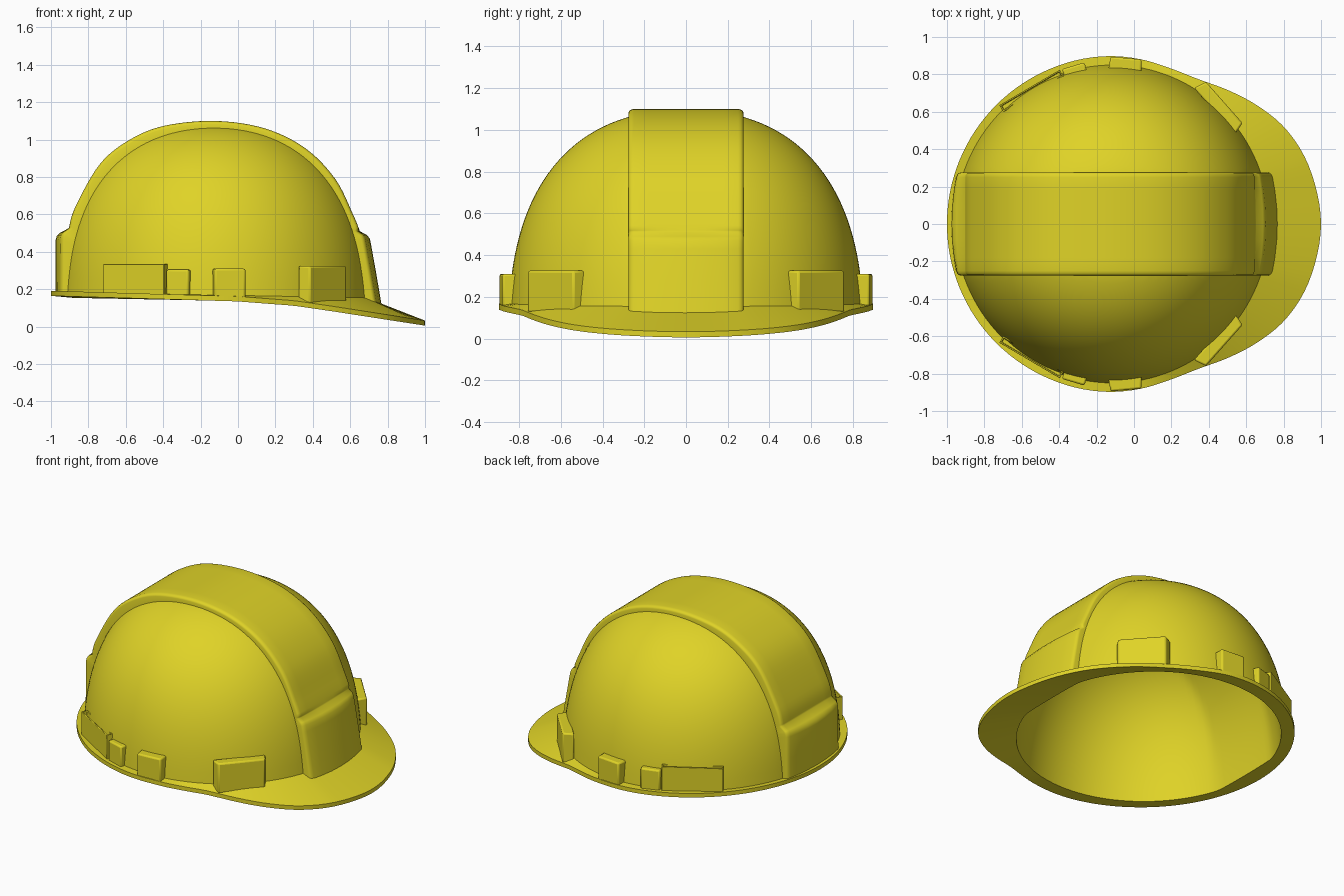
import bpy, bmesh
from math import sin, cos, pi, radians
from mathutils import Vector

cube = bpy.data.objects.get("Cube")
if cube:
    bpy.data.objects.remove(cube)

yellow = bpy.data.materials.new("safety_yellow")
yellow.use_nodes = True
YELLOW = (0.74, 0.65, 0.02, 1)
yellow.diffuse_color = YELLOW
bsdf = yellow.node_tree.nodes["Principled BSDF"]
bsdf.inputs["Base Color"].default_value = YELLOW
bsdf.inputs["Roughness"].default_value = 0.5

CX, AX, AY, TOP, POWER = -0.117, 0.815, 0.825, 1.095, 2.3
BASE, HALF, INNER = 0.17, 0.275, 0.955
SEG, RINGS = 128, 32


def finish(bm, name, angle):
    bmesh.ops.recalc_face_normals(bm, faces=bm.faces[:])
    mesh = bpy.data.meshes.new(name)
    bm.to_mesh(mesh)
    bm.free()
    mesh.materials.append(yellow)
    obj = bpy.data.objects.new(name, mesh)
    bpy.context.collection.objects.link(obj)
    bpy.ops.object.select_all(action='DESELECT')
    obj.select_set(True)
    bpy.context.view_layer.objects.active = obj
    bpy.ops.object.shade_smooth_by_angle(angle=radians(angle))
    return obj


def spline(a, b, c, d, t):
    return 0.5 * (2*b + (c - a)*t + (2*a - 5*b + 4*c - d)*t*t + (3*b - a - 3*c + d)*t**3)


def ramp(points, x):
    for (x0, y0), (x1, y1) in zip(points, points[1:]):
        if x <= x1:
            return y0 + (y1 - y0) * (x - x0) / (x1 - x0)
    return points[-1][1]


# Brim outline: radius every ten degrees, from the peak tip to the side
PEAK = [1.1, 1.09, 1.073, 1.04, 0.988, 0.935, 0.893, 0.883, 0.89, 0.897, 0.9]
DROOP = [(-1.1, 0.168), (0, 0.135), (0.3, 0.112), (0.5, 0.083), (1.01, 0.004)]


def brim_point(a, lift):
    deg = abs((a + pi) % (2*pi) - pi) * 180 / pi / 10
    i = int(deg)
    get = lambda k: PEAK[min(abs(k), len(PEAK) - 1)]
    r = spline(get(i - 1), get(i), get(i + 1), get(i + 2), deg - i)
    x = -0.1 + r * cos(a)
    return Vector((x, r * sin(a), ramp(DROOP, x) + lift))


def dome_point(a, phi, scale, drop=0):
    rad, t = max(cos(phi), 0) ** (2/POWER), sin(phi) ** (2/POWER)
    rad *= scale * (1 + 0.03 * (1 - t)**3)
    x, y = AX * rad * cos(a) - 0.01 * t, AY * rad * sin(a)
    base = 0.167 - 0.019 * (CX + AX * cos(a)) - drop
    top = TOP - (1 - scale) * 0.7
    # The crown is slightly sunken where the band covers it
    sink = 1 - 0.04 * max(0, 1 - (y / 0.25)**2)
    return Vector((CX + x * sink, y, base + (top - base) * t * sink))


# Hollow shell: inner dome, underside, brim edge and outer dome in one skin
bm = bmesh.new()
levels = [pi/2 * k / RINGS for k in range(RINGS)]
makers = [lambda a, p=p: dome_point(a, p, INNER, 0.03) for p in reversed(levels)]
makers += [lambda a: brim_point(a, 0), lambda a: brim_point(a, 0.027)]
makers += [lambda a, p=p: dome_point(a, p, 1) for p in levels]
rings = [[bm.verts.new(f(2*pi*k/SEG)) for k in range(SEG)] for f in makers]
for lo, hi in zip(rings, rings[1:]):
    for k in range(SEG):
        n = (k + 1) % SEG
        bm.faces.new((lo[k], lo[n], hi[n], hi[k]))
for ring, scale in ((rings[0], INNER), (rings[-1], 1)):
    tip = bm.verts.new(dome_point(0, pi/2, scale))
    for k in range(SEG):
        bm.faces.new((ring[k], ring[(k + 1) % SEG], tip))
finish(bm, "shell_and_brim", 30)

# Raised band over the crown, with a stepped foot at both ends
ARCH = [(-0.904, 0.527), (-0.87, 0.64), (-0.738, 0.87), (-0.578, 1.0), (-0.39, 1.075),
        (-0.12, 1.1), (0.144, 1.06), (0.36, 0.954), (0.52, 0.79), (0.615, 0.6), (0.652, 0.51)]
profile = [(-0.977, 0.175), (-0.976, 0.32), (-0.975, 0.465), (-0.968, 0.487), (-0.95, 0.503)]
for i in range(len(ARCH) - 1):
    four = [ARCH[min(max(i + k, 0), len(ARCH) - 1)] for k in (-1, 0, 1, 2)]
    profile += [tuple(spline(*[p[c] for p in four], k / 6) for c in (0, 1)) for k in range(6)]
profile += [ARCH[-1], (0.69, 0.49), (0.705, 0.47), (0.713, 0.43), (0.74, 0.28), (0.767, 0.12)]


def skirt(x, z):
    """Where the band's side wall meets the dome just under its surface."""
    mid, lo, hi = Vector((CX - 0.005, BASE)), 0.0, 1.2
    ray = Vector((x, z)) - mid
    for _ in range(24):
        s = (lo + hi) / 2
        p = ray * s
        level = ((p.x / AX)**2 + (HALF / AY)**2) ** (POWER/2)
        level += (max(p.y, 0) / (TOP - BASE)) ** POWER
        lo, hi = (s, hi) if level < 0.975 else (lo, s)
    return mid + ray * min(lo, 0.975)


bm = bmesh.new()
half = [(0, 0), (0.09, 0), (0.18, 0), (0.25, 0), (0.264, 0.003), (0.272, 0.009), (HALF, 0.017)]
columns = [(-y, d) for y, d in half[:0:-1]] + half
rows = []
for x, z in profile:
    foot = min(max((0.53 - z) / 0.05, 0), 1)
    inward = (Vector((CX, 0.25)) - Vector((x, z))).normalized()
    root = skirt(x, z)
    row = [(root.x, -HALF, root.y)]
    for y, d in columns:
        bow = 0.03 * foot * (y / HALF)**2 * (1 if x < 0 else -1)
        row.append((x + bow + inward.x * d, y, z + inward.y * d))
    row.append((root.x, HALF, root.y))
    rows.append([bm.verts.new(p) for p in row])
for r0, r1 in zip(rows, rows[1:]):
    for k in range(len(r0) - 1):
        bm.faces.new((r0[k], r0[k + 1], r1[k + 1], r1[k]))
finish(bm, "crown_band", 60)


# Accessory mounts around the rim, given by their outer edge in plan
def mount(name, start, end, depth, bottom, top, flare=0.0, slot=False):
    p, q = Vector(start), Vector(end)
    along = (q - p).normalized()
    inward = Vector((-along.y, along.x))
    if inward.dot(Vector((CX, 0)) - p) < 0:
        inward = -inward
    plan = [p, q, q + inward*depth + along*flare, p + inward*depth - along*flare]
    bm = bmesh.new()
    low = [bm.verts.new((*v, bottom)) for v in plan]
    high = [bm.verts.new((*v, top)) for v in plan]
    bm.faces.new(low)
    lid = bm.faces.new(high)
    for k in range(4):
        n = (k + 1) % 4
        bm.faces.new((low[k], low[n], high[n], high[k]))
    bmesh.ops.recalc_face_normals(bm, faces=bm.faces[:])
    if slot:
        # The inset lid drops down to form a narrow pocket
        bmesh.ops.inset_region(bm, faces=[lid], thickness=0.012)
        bmesh.ops.inset_region(bm, faces=[lid], thickness=0.001, depth=-0.08)
    obj = finish(bm, name, 40)
    bevel = obj.modifiers.new("soft_edges", 'BEVEL')
    bevel.width, bevel.segments = (0.003 if slot else 0.01), 2
    mirror = obj.modifiers.new("both_sides", 'MIRROR')
    mirror.use_axis = (False, True, False)


mount("rear_slot_mount", (-0.72, 0.635), (-0.397, 0.825), 0.042, 0.165, 0.335, slot=True)
mount("rear_small_mount", (-0.385, 0.828), (-0.265, 0.864), 0.05, 0.155, 0.305)
mount("side_mount", (-0.125, 0.895), (0.04, 0.88), 0.07, 0.147, 0.31, 0.006)
mount("front_mount", (0.385, 0.76), (0.58, 0.54), 0.07, 0.125, 0.325, 0.018)
